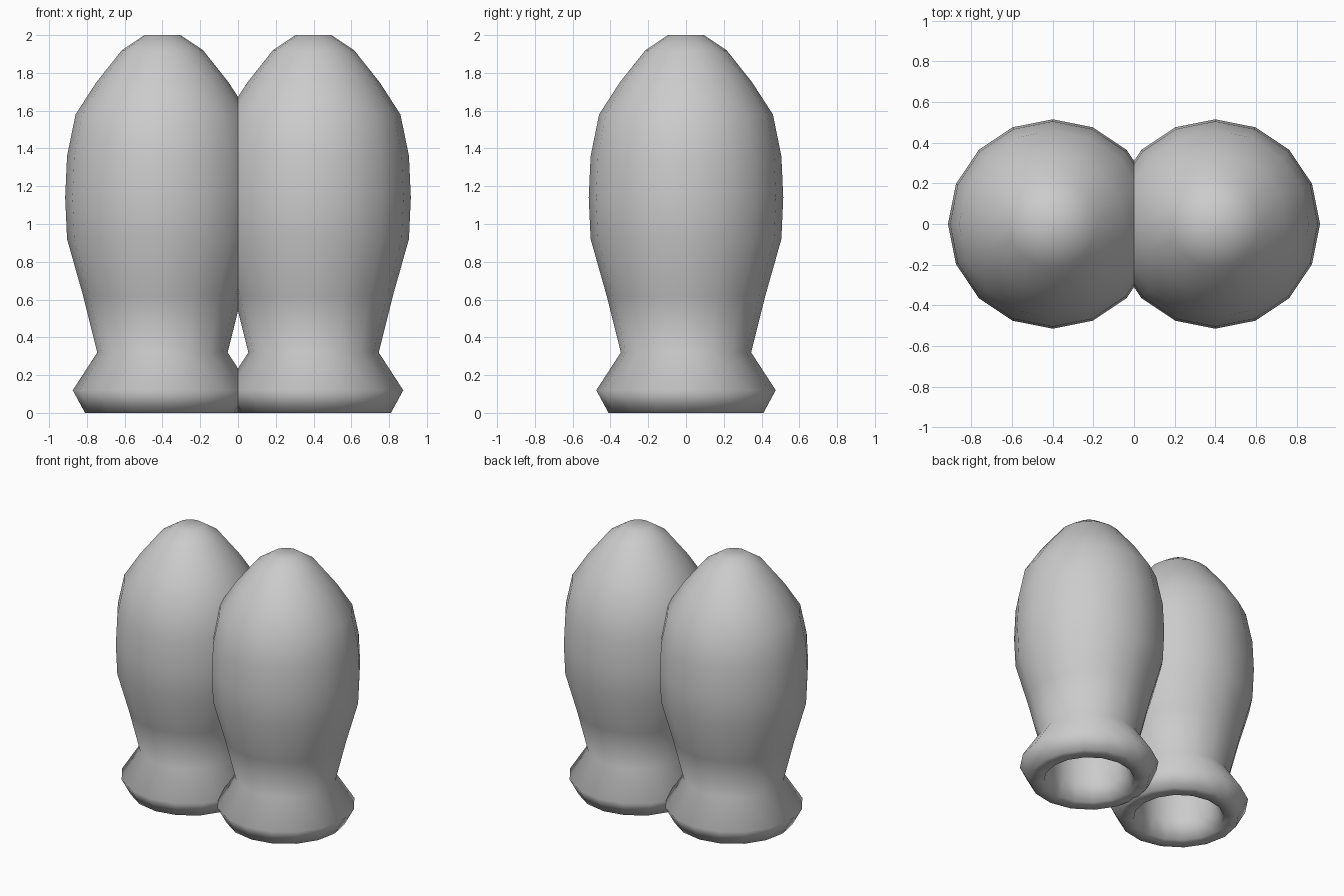
import bpy, bmesh, math

if "Cube" in bpy.data.objects:
    bpy.data.objects.remove(bpy.data.objects["Cube"])

SIDES = 16
# (radius, height): outer wall from crown to foot, then the hollow inside
PROFILE = [(0.095, 2.0), (0.215, 1.92), (0.35, 1.75), (0.46, 1.58), (0.505, 1.36),
           (0.515, 1.14), (0.505, 0.92), (0.42, 0.62), (0.345, 0.32), (0.475, 0.12),
           (0.41, 0.0), (0.31, 0.0), (0.27, 0.12), (0.27, 0.32), (0.34, 0.62),
           (0.42, 0.92), (0.43, 1.14), (0.42, 1.36), (0.37, 1.58), (0.2, 1.8)]


def make_bulb(name, x):
    bm = bmesh.new()
    rings = [[bm.verts.new((x + r * math.cos(2 * math.pi * i / SIDES),
                            r * math.sin(2 * math.pi * i / SIDES), z))
              for i in range(SIDES)] for r, z in PROFILE]
    for a, b in zip(rings, rings[1:]):
        for i in range(SIDES):
            j = (i + 1) % SIDES
            bm.faces.new((a[i], b[i], b[j], a[j]))
    # close the crown and the top of the hollow
    bm.faces.new(rings[0])
    bm.faces.new(rings[-1])
    bmesh.ops.recalc_face_normals(bm, faces=bm.faces)
    for f in bm.faces:
        f.smooth = True
    mesh = bpy.data.meshes.new(name)
    bm.to_mesh(mesh)
    bm.free()
    bpy.context.collection.objects.link(bpy.data.objects.new(name, mesh))


# two overlapping hollow bulbs side by side
make_bulb("left_bulb", -0.4)
make_bulb("right_bulb", 0.4)
